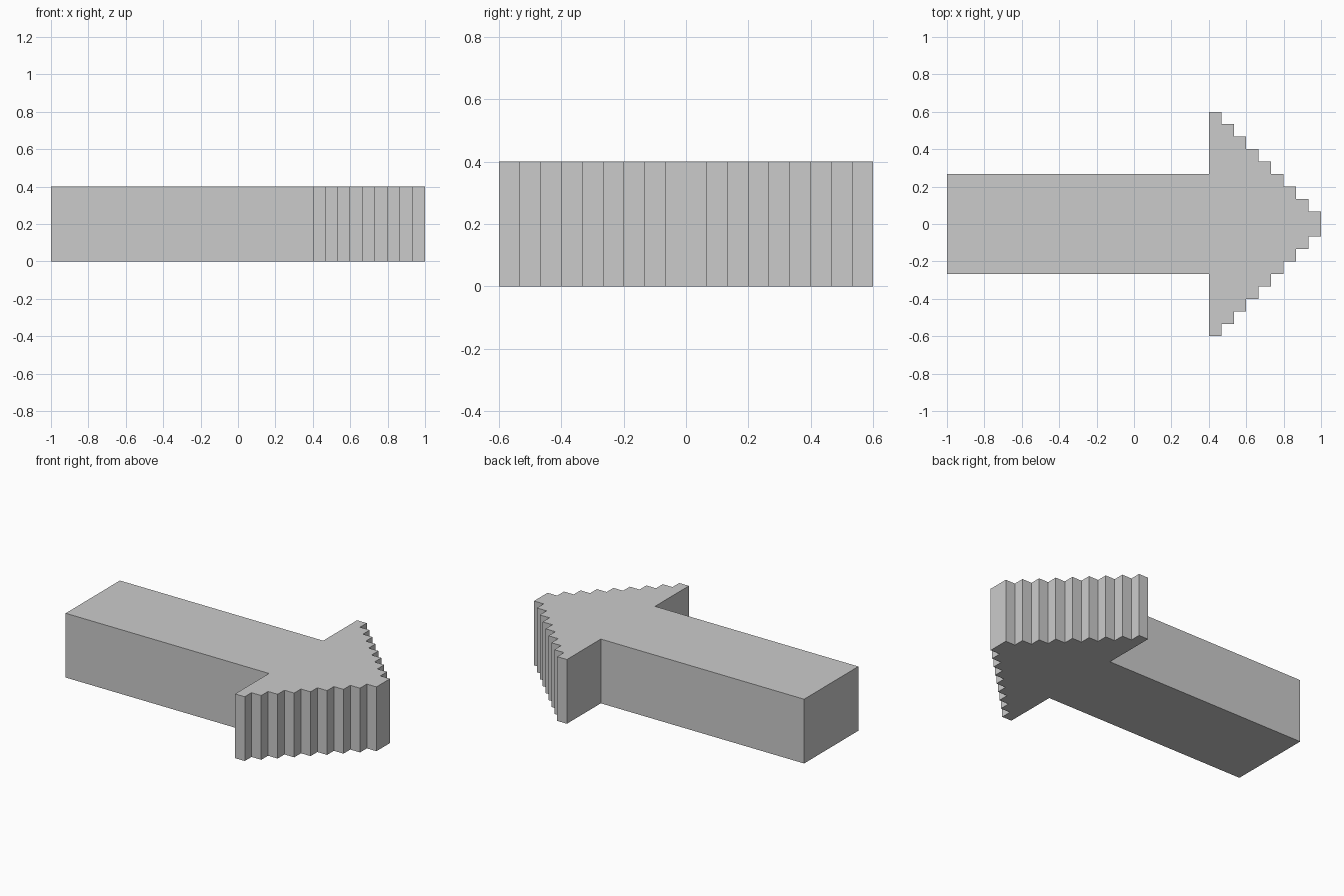
import bpy
import bmesh

if "Cube" in bpy.data.objects:
    bpy.data.objects.remove(bpy.data.objects["Cube"])

U = 2 / 30          # grid step of the stepped arrow
HEIGHT = 6 * U
STEPS = 9           # stair steps on each side of the head
SHAFT_HALF = 4 * U
NECK_X = 1 - STEPS * U

# Upper half of the outline: shaft, shoulder, then stairs down to the tip
half = [(-1, SHAFT_HALF), (NECK_X, SHAFT_HALF)]
for i in range(STEPS):
    y = (STEPS - i) * U
    half += [(NECK_X + i * U, y), (NECK_X + (i + 1) * U, y)]

# Mirror across the x axis to close the outline
outline = half + [(x, -y) for x, y in reversed(half)]

# Extrude the outline into a solid block
bm = bmesh.new()
base = bm.faces.new([bm.verts.new((x, y, 0)) for x, y in outline])
result = bmesh.ops.extrude_face_region(bm, geom=[base], use_keep_orig=True)
top = [v for v in result["geom"] if isinstance(v, bmesh.types.BMVert)]
bmesh.ops.translate(bm, verts=top, vec=(0, 0, HEIGHT))
bmesh.ops.recalc_face_normals(bm, faces=bm.faces)

mesh = bpy.data.meshes.new("stepped_arrow")
bm.to_mesh(mesh)
bm.free()
arrow = bpy.data.objects.new("stepped_arrow", mesh)
bpy.context.collection.objects.link(arrow)
